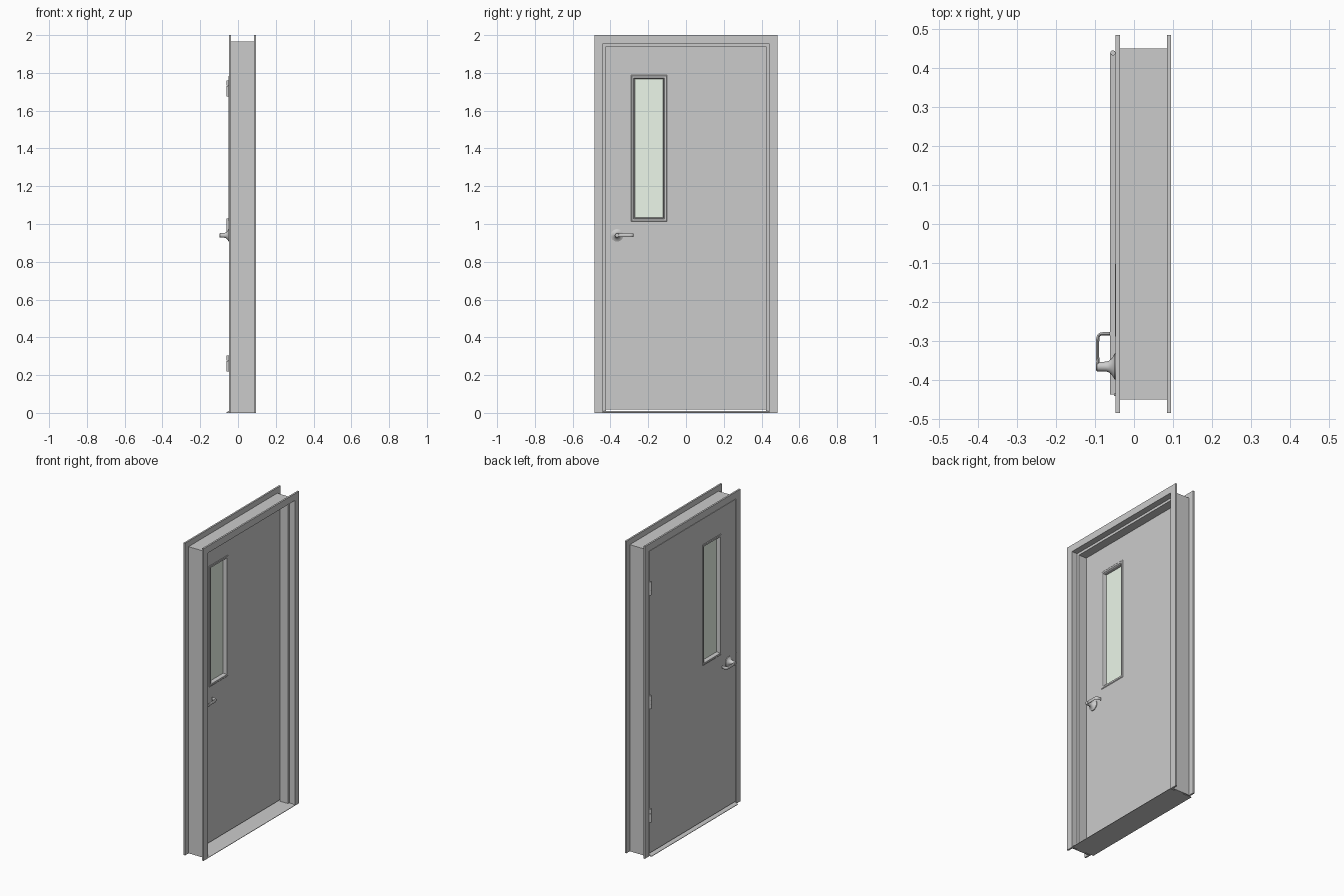
import bpy, bmesh, math
from mathutils import Vector

if "Cube" in bpy.data.objects:
    bpy.data.objects.remove(bpy.data.objects["Cube"])


def make(name, bm, smooth=False, mat=None):
    bmesh.ops.recalc_face_normals(bm, faces=bm.faces)
    me = bpy.data.meshes.new(name)
    bm.to_mesh(me)
    bm.free()
    ob = bpy.data.objects.new(name, me)
    bpy.context.collection.objects.link(ob)
    if mat:
        me.materials.append(mat)
    if smooth:
        bpy.ops.object.select_all(action='DESELECT')
        ob.select_set(True)
        bpy.context.view_layer.objects.active = ob
        bpy.ops.object.shade_smooth_by_angle(angle=math.radians(35))
    return ob


def box(name, x0, x1, y0, y1, z0, z1, mat=None):
    bm = bmesh.new()
    bmesh.ops.create_cube(bm, size=1)
    for v in bm.verts:
        v.co = ((x0 + x1) / 2 + v.co.x * (x1 - x0),
                (y0 + y1) / 2 + v.co.y * (y1 - y0),
                (z0 + z1) / 2 + v.co.z * (z1 - z0))
    return make(name, bm, mat=mat)


def loft(name, rings, close=False, cap=True, smooth=False):
    """Skin a list of closed rings; cap the ends or join them into a loop."""
    bm = bmesh.new()
    vs = [[bm.verts.new(p) for p in r] for r in rings]
    n = len(vs[0])
    for i in range(len(vs) if close else len(vs) - 1):
        a, b = vs[i], vs[(i + 1) % len(vs)]
        for j in range(n):
            k = (j + 1) % n
            bm.faces.new((a[j], a[k], b[k], b[j]))
    if cap and not close:
        bm.faces.new(vs[0])
        bm.faces.new(vs[-1])
    return make(name, bm, smooth)


def surround(name, rects, close):
    """Mitred profile around a rectangle; each entry is x, y0, y1, z0, z1."""
    corners = [(1, 3), (1, 4), (2, 4), (2, 3)]
    return loft(name, [[(r[0], r[a], r[b]) for r in rects] for a, b in corners], close)


# Pressed frame with double rabbet, centre stop and face flanges: (x, offset)
profile = [(-0.047, 0), (0.001, 0), (0.001, -0.016), (0.056, -0.016), (0.056, 0),
           (0.095, 0), (0.095, 0.044), (0.084, 0.044), (0.084, 0.009),
           (-0.036, 0.009), (-0.036, 0.044), (-0.047, 0.044)]
surround("door_frame", [(x, -0.44 - d, 0.44 + d, 0, 1.956 + d) for x, d in profile], False)

# Threshold plate with sloped edges
sill = [(-0.062, 0), (-0.062, 0.003), (-0.05, 0.010), (0.08, 0.010), (0.095, 0.003), (0.095, 0)]
loft("threshold", [[(x, y, z) for x, z in sill] for y in (-0.437, 0.437)])

# Door leaf with window opening
FRONT, BACK, MID = -0.046, -0.002, -0.024
outer = (-0.437, 0.437, 0.017, 1.953)
hole = (-0.277, -0.114, 1.027, 1.774)


def inset(r, d):
    return (r[0] + d, r[1] - d, r[2] + d, r[3] - d)


surround("door_leaf", [(FRONT, *outer), (BACK, *outer), (BACK, *hole), (FRONT, *hole)], True)

# Glass pane
green = bpy.data.materials.new("glass")
green.diffuse_color = (0.84, 0.93, 0.82, 1)
green.use_nodes = True
green.node_tree.nodes["Principled BSDF"].inputs["Base Color"].default_value = green.diffuse_color
box("window_glass", MID - 0.004, MID + 0.004, *hole, mat=green)


# Shapes repeated on both faces: u is the distance out from the face
def lathe(name, prof, face, side, y, z, n=32):
    rings = [[(face + side * u, y + r * math.cos(2 * math.pi * i / n),
               z + r * math.sin(2 * math.pi * i / n)) for i in range(n)] for r, u in prof]
    return loft(name, rings, smooth=True)


def lever(name, path, face, side, z, n=12):
    pts = [Vector((face + side * u, y, 0)) for u, y in path]
    rings = []
    for i, p in enumerate(pts):
        t = (pts[min(i + 1, len(pts) - 1)] - pts[max(i - 1, 0)]).normalized()
        nrm = Vector((-t.y, t.x, 0))
        rings.append([p + nrm * 0.004 * math.cos(2 * math.pi * k / n)
                      + Vector((0, 0, z + 0.010 * math.sin(2 * math.pi * k / n)))
                      for k in range(n)])
    return loft(name, rings, smooth=True)


rose = [(0.033, 0), (0.033, 0.004), (0.027, 0.007), (0.020, 0.012), (0.015, 0.018),
        (0.0125, 0.025), (0.012, 0.049), (0.010, 0.051)]
path = [(0.046, -0.365), (0.047, -0.34), (0.047, -0.30), (0.0465, -0.291),
        (0.044, -0.285), (0.040, -0.282), (0.034, -0.281), (0.016, -0.281)]
for label, face, side in (("outside", FRONT, -1), ("inside", BACK, 1)):
    lip = face + side * 0.003
    stop = MID + side * 0.004
    # Window trim: low flange on the face, return down to the glass
    surround("window_trim_" + label,
             [(face, *inset(hole, -0.014)), (lip, *inset(hole, -0.010)), (lip, *hole),
              (face - side * 0.002, *inset(hole, 0.004)), (stop, *inset(hole, 0.007)),
              (stop, *hole), (face, *hole)], True)
    # Lever handle
    lathe("handle_rose_" + label, rose, face, side, -0.365, 0.94)
    lever("handle_lever_" + label, path, face, side, 0.94)

# Latch strike lip on the jamb edge
box("strike_lip", -0.051, -0.030, -0.4405, -0.434, 0.91, 0.97)

# Hinges: three knuckles and a leaf each
for h, zc in enumerate((0.262, 0.988, 1.718)):
    for k in range(3):
        z0 = zc - 0.042 + k * 0.0283
        ring = [[(-0.054 + 0.0065 * math.cos(a * math.pi / 8),
                  0.438 + 0.0065 * math.sin(a * math.pi / 8), z) for a in range(16)]
                for z in (z0, z0 + 0.0275)]
        loft(f"hinge_{h}_knuckle_{k}", ring, smooth=True)
    box(f"hinge_{h}_leaf", -0.054, -0.010, 0.4365, 0.4405, zc - 0.042, zc + 0.042)
